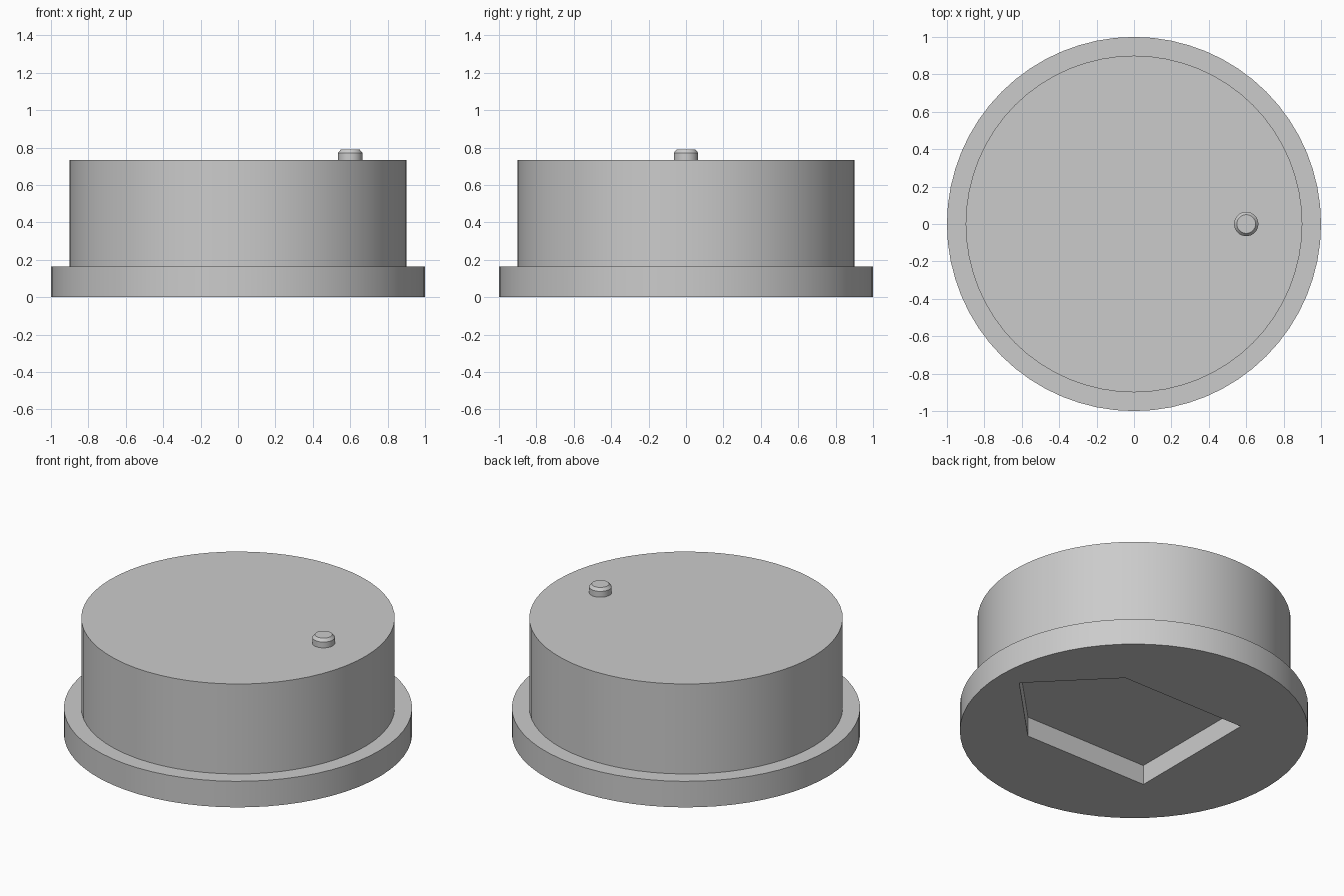
import bpy, bmesh, math

cube = bpy.data.objects.get("Cube")
if cube:
    bpy.data.objects.remove(cube, do_unlink=True)

GRAY = (0.6, 0.6, 0.6, 1.0)
gray = bpy.data.materials.new("plain gray")
gray.use_nodes = True
gray.diffuse_color = GRAY
gray.node_tree.nodes["Principled BSDF"].inputs["Base Color"].default_value = GRAY


def solid(name, rings, location=(0, 0, 0)):
    """Capped solid skinned through stacked rings of points."""
    bm = bmesh.new()
    loops = [[bm.verts.new(p) for p in ring] for ring in rings]
    for low, high in zip(loops, loops[1:]):
        for i in range(len(low)):
            j = (i + 1) % len(low)
            bm.faces.new((low[i], low[j], high[j], high[i]))
    bm.faces.new(loops[0][::-1])
    bm.faces.new(loops[-1])
    bmesh.ops.recalc_face_normals(bm, faces=bm.faces)
    mesh = bpy.data.meshes.new(name)
    bm.to_mesh(mesh)
    bm.free()
    mesh.materials.append(gray)
    obj = bpy.data.objects.new(name, mesh)
    obj.location = location
    bpy.context.collection.objects.link(obj)
    return obj


def ring(radius, z, sides):
    step = math.tau / sides
    return [(radius * math.cos(i * step), radius * math.sin(i * step), z)
            for i in range(sides)]


def lathe(name, profile, sides, location=(0, 0, 0)):
    return solid(name, [ring(r, z, sides) for r, z in profile], location)


def select_only(obj):
    bpy.ops.object.select_all(action="DESELECT")
    obj.select_set(True)
    bpy.context.view_layer.objects.active = obj


# Drum with its wider bottom flange
drum = lathe("flanged_drum", [(1, 0), (1, 0.165), (0.9, 0.165), (0.9, 0.735)], 64)

# Five-sided recess in the underside, pointing to +x
outline = [(0.86, 0), (0.43, 0.435), (-0.435, 0.435), (-0.435, -0.435), (0.43, -0.435)]
cutter = solid("recess_cutter", [[(x, y, z) for x, y in outline] for z in (-0.1, 0.125)])
cutter.hide_render = True
cut = drum.modifiers.new("recess", "BOOLEAN")
cut.operation = "DIFFERENCE"
cut.solver = "EXACT"
cut.object = cutter
select_only(drum)
bpy.ops.object.modifier_apply(modifier=cut.name)
bpy.data.objects.remove(cutter, do_unlink=True)

# Small locating pin with a chamfered top
pin = lathe("locating_pin", [(0.065, 0), (0.065, 0.037), (0.05, 0.055)], 32, (0.6, 0, 0.735))

for part in (drum, pin):
    select_only(part)
    bpy.ops.object.shade_smooth_by_angle(angle=math.radians(30))
